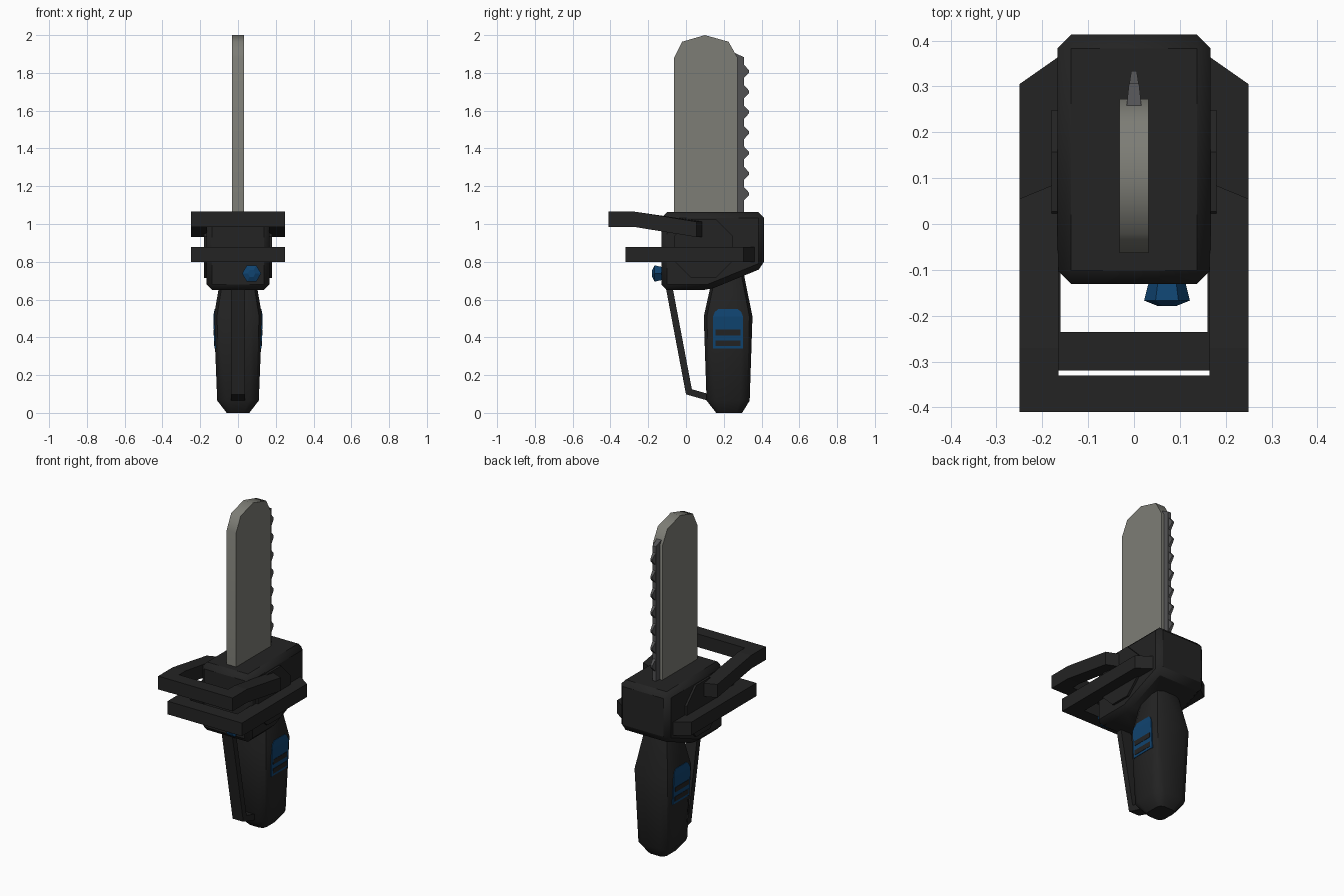
import bpy, bmesh
from math import cos, sin, pi, radians

cube = bpy.data.objects.get("Cube")
if cube:
    bpy.data.objects.remove(cube, do_unlink=True)


def material(name, r, g, b):
    m = bpy.data.materials.new(name)
    m.use_nodes = True
    m.diffuse_color = (r, g, b, 1)
    m.node_tree.nodes["Principled BSDF"].inputs["Base Color"].default_value = (r, g, b, 1)
    return m


BLACK = material("black plastic", 0.017, 0.017, 0.017)
STEEL = material("blade steel", 0.205, 0.205, 0.18)
CHAIN = material("dark chain", 0.085, 0.085, 0.088)
BLUE = material("blue accent", 0.005, 0.056, 0.16)


def loft(name, rings, mat, smooth=None, bevel=0):
    """Skin a list of equal-sized rings and cap both ends."""
    bm = bmesh.new()
    loops = [[bm.verts.new(p) for p in ring] for ring in rings]
    n = len(loops[0])
    for a, b in zip(loops, loops[1:]):
        for i in range(n):
            j = (i + 1) % n
            bm.faces.new((a[i], a[j], b[j], b[i]))
    bm.faces.new(loops[0])
    bm.faces.new(loops[-1])
    bmesh.ops.recalc_face_normals(bm, faces=bm.faces)
    mesh = bpy.data.meshes.new(name)
    bm.to_mesh(mesh)
    bm.free()
    mesh.materials.append(mat)
    ob = bpy.data.objects.new(name, mesh)
    bpy.context.collection.objects.link(ob)
    if bevel:
        mod = ob.modifiers.new("Chamfer", 'BEVEL')
        mod.width = bevel
        mod.segments = 1
        mod.limit_method = 'ANGLE'
        mod.angle_limit = radians(15)
    if smooth:
        bpy.ops.object.select_all(action='DESELECT')
        ob.select_set(True)
        bpy.context.view_layer.objects.active = ob
        bpy.ops.object.shade_smooth_by_angle(angle=radians(smooth))
    return ob


def slab(name, profile, half, mat, **kw):
    """Extrude a side (y, z) profile symmetrically along x."""
    return loft(name, [[(x, y, z) for y, z in profile] for x in (-half, half)], mat, **kw)


# Motor housing with a sloping rear underside
slab("housing", [(-0.131, 0.65), (0.12, 0.65), (0.413, 0.77), (0.413, 1.063), (-0.131, 1.063)],
     0.167, BLACK, bevel=0.03, smooth=50)

# Octagonal side cover showing on both sides of the housing
slab("side_cover", [(0.092 + 0.169 * cos(pi * (i + 0.5) / 4), 0.87 + 0.169 * sin(pi * (i + 0.5) / 4))
                    for i in range(8)], 0.18, BLACK)

# Blade
slab("blade", [(-0.063, 1.0), (-0.063, 1.88), (-0.02, 1.965), (0.1, 2.0),
               (0.225, 1.965), (0.273, 1.88), (0.273, 1.0)], 0.032, STEEL, smooth=50)

# Cutting chain: tapered rail and pointed teeth
loft("chain_rail", [
    [(-0.017, 0.25, z0), (0.017, 0.25, z0), (0.011, 0.306, z1), (-0.011, 0.306, z1)]
    for z0, z1 in ((1.0, 1.0), (1.91, 1.883))], CHAIN)
for i in range(7):
    z = 1.16 + 0.108 * i
    loft(f"chain_tooth_{i + 1}", [
        [(-w, y, z - h), (w, y, z - h), (w, y, z + h), (-w, y, z + h)]
        for y, w, h in ((0.3, 0.011, 0.042), (0.334, 0.006, 0.006))], CHAIN)

# Lower hand guard: flat U with mitred rear ends
half_u = [(0.25, -0.32), (0.25, 0.305), (0.16, 0.368), (0.16, -0.236)]
u_shape = half_u + [(-x, y) for x, y in reversed(half_u)]
loft("lower_guard", [[(x, y, z) for x, y in u_shape] for z in (0.798, 0.878)], BLACK)

# Upper hand guard: front bar and two bent arms
slab("upper_guard_bar", [(-0.41, 0.985), (-0.33, 0.985), (-0.33, 1.065), (-0.41, 1.065)],
     0.167, BLACK)
for s, side in ((1, "left"), (-1, "right")):
    rings = []
    for y_out, y_in, top in ((-0.41, -0.41, 1.065), (-0.27, -0.27, 1.065), (0.055, 0.09, 1.012)):
        rings.append([(s * 0.25, y_out, top), (s * 0.165, y_in, top),
                      (s * 0.165, y_in, top - 0.081), (s * 0.25, y_out, top - 0.081)])
    loft(f"upper_guard_arm_{side}", rings, BLACK)

# Hexagonal knob on the front of the housing
loft("knob", [[(0.072 + r * cos(pi * i / 3), y, 0.738 + r * sin(pi * i / 3)) for i in range(6)]
              for y, r in ((-0.12, 0.038), (-0.167, 0.05), (-0.179, 0.02))], BLUE)


# Grip: chamfered rectangular sections stacked upward
def grip_ring(z, hx, y0, y1, c):
    k = c * 0.3
    corner = [(hx, c), (hx - k, k), (hx - c, 0)]
    front = corner + [(-x, d) for x, d in reversed(corner)]
    return ([(x, y0 + d, z) for x, d in front] +
            [(x, y1 - d, z) for x, d in reversed(front)])


loft("grip", [grip_ring(*row) for row in (
    (0.0, 0.06, 0.16, 0.297, 0.03),
    (0.065, 0.11, 0.109, 0.337, 0.05),
    (0.51, 0.128, 0.094, 0.352, 0.055),
    (0.74, 0.088, 0.145, 0.305, 0.045),
    (0.82, 0.075, 0.16, 0.29, 0.04))], BLACK, smooth=40)


# Side plates that follow the grip surface
def grip_x(z):
    return 0.11 + 0.018 * (z - 0.065) / 0.445 if z < 0.51 else 0.128 - 0.174 * (z - 0.51)


def plate(name, s, rows, lift, mat):
    rings = [[(s * (grip_x(z) + d), y, z) for d, y in
              ((-0.004, y0), (lift, y0), (lift, y1), (-0.004, y1))] for z, y0, y1 in rows]
    loft(name, rings, mat)


for s, side in ((1, "left"), (-1, "right")):
    plate(f"grip_panel_{side}", s, ((0.34, 0.143, 0.302), (0.51, 0.143, 0.302),
                                    (0.535, 0.153, 0.292), (0.55, 0.172, 0.273)), 0.003, BLUE)
    for n, z in enumerate((0.354, 0.411)):
        plate(f"grip_slot_{side}_{n + 1}", s, ((z, 0.157, 0.288), (z + 0.03, 0.157, 0.288)),
              0.005, BLACK)

# Bent strap guarding the fingers between housing and grip foot
slab("finger_guard", [(-0.11, 0.68), (0.0, 0.098), (0.14, 0.058), (0.14, 0.094),
                      (0.031, 0.125), (-0.074, 0.68)], 0.036, BLACK)
